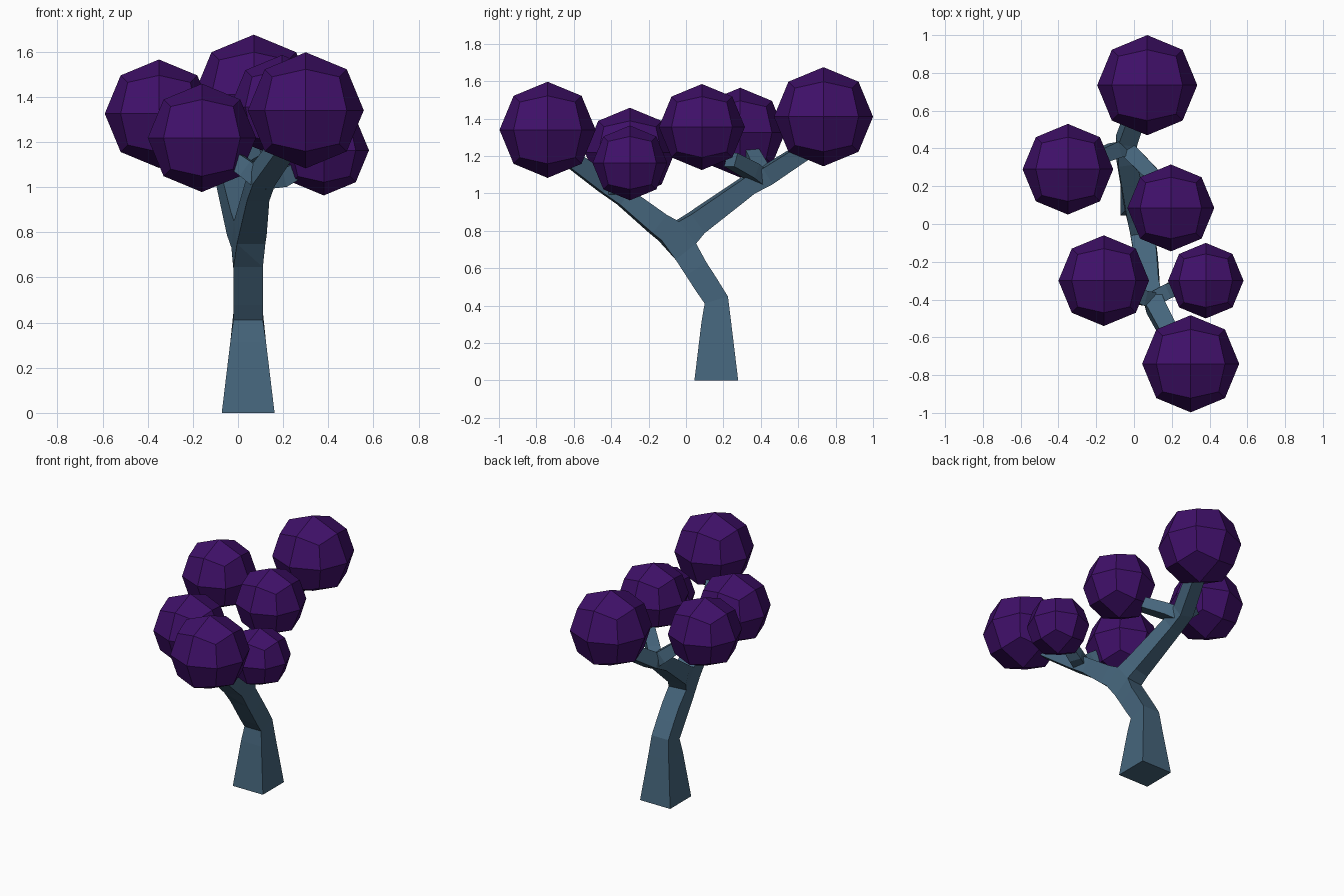
import bpy, bmesh
from mathutils import Vector

cube = bpy.data.objects.get("Cube")
if cube:
    bpy.data.objects.remove(cube, do_unlink=True)


def make_material(name, color):
    mat = bpy.data.materials.new(name)
    mat.use_nodes = True
    mat.diffuse_color = (*color, 1)
    mat.node_tree.nodes["Principled BSDF"].inputs["Base Color"].default_value = (*color, 1)
    return mat


def add_object(name, mesh, mat):
    mesh.materials.append(mat)
    obj = bpy.data.objects.new(name, mesh)
    bpy.context.collection.objects.link(obj)
    return obj


def skinned(name, nodes, edges, mat):
    """Square-section limbs grown along a skeleton of (x, y, z, half width)."""
    mesh = bpy.data.meshes.new(name)
    mesh.from_pydata([n[:3] for n in nodes], edges, [])
    obj = add_object(name, mesh, mat)
    obj.modifiers.new("Skin", 'SKIN').use_smooth_shade = False
    for i, n in enumerate(nodes):
        v = mesh.skin_vertices[0].data[i]
        v.radius = (n[3], n[3])
        v.use_root = i == 0
    return obj


def foliage_ball(name, x, y, z, r, mat):
    """Cube with each face split in four, pushed out to a sphere."""
    bm = bmesh.new()
    bmesh.ops.create_cube(bm, size=2)
    bmesh.ops.subdivide_edges(bm, edges=bm.edges[:], cuts=1, use_grid_fill=True)
    for v in bm.verts:
        v.co = v.co.normalized() * r + Vector((x, y, z))
    mesh = bpy.data.meshes.new(name)
    bm.to_mesh(mesh)
    bm.free()
    return add_object(name, mesh, mat)


bark = make_material("blue grey bark", (0.06, 0.13, 0.2))
leaf = make_material("deep purple leaf", (0.05, 0.005, 0.14))

# Trunk with its main fork
trunk = [
    (0.045, 0.162, 0, 0.117),
    (0.045, 0.162, 0.43, 0.065),
    (0.045, 0, 0.68, 0.065),
    (0.045, -0.05, 0.76, 0.065),
    # front limb
    (0.06, -0.15, 0.837, 0.062),
    (0.085, -0.33, 0.98, 0.05),
    (0.11, -0.43, 1.05, 0.05),
    (0.21, -0.62, 1.19, 0.045),
    # rear limb
    (0.02, 0.05, 0.838, 0.062),
    (-0.04, 0.335, 1.045, 0.05),
    (-0.04, 0.44, 1.1, 0.05),
    (0.03, 0.64, 1.23, 0.045),
]
links = [(0, 1), (1, 2), (2, 3), (3, 4), (4, 5), (5, 6), (6, 7),
         (3, 8), (8, 9), (9, 10), (10, 11)]
skinned("trunk", trunk, links, bark)

# Side twigs
twigs = {
    "front_left_twig": [(0.1, -0.4, 1.03, 0.04), (0.19, -0.35, 1.04, 0.04), (0.3, -0.32, 1.1, 0.035)],
    "front_right_twig": [(0.1, -0.4, 1.03, 0.04), (0.04, -0.39, 1.08, 0.04), (-0.06, -0.35, 1.15, 0.035)],
    "rear_left_twig": [(-0.04, 0.4, 1.08, 0.04), (0.01, 0.35, 1.12, 0.042), (0.12, 0.24, 1.18, 0.038)],
    "rear_right_twig": [(-0.04, 0.4, 1.08, 0.04), (-0.1, 0.39, 1.13, 0.042), (-0.22, 0.34, 1.23, 0.035)],
}
for name, nodes in twigs.items():
    skinned(name, nodes, [(0, 1), (1, 2)], bark)

# Foliage
balls = {
    "back": (0.07, 0.735, 1.41, 0.265),
    "back_right": (-0.35, 0.29, 1.325, 0.24),
    "middle_left": (0.195, 0.085, 1.355, 0.23),
    "front_right": (-0.16, -0.3, 1.218, 0.24),
    "front_left": (0.38, -0.3, 1.163, 0.2),
    "front": (0.3, -0.74, 1.34, 0.257),
}
for name, spec in balls.items():
    foliage_ball(name + "_foliage", *spec, leaf)
